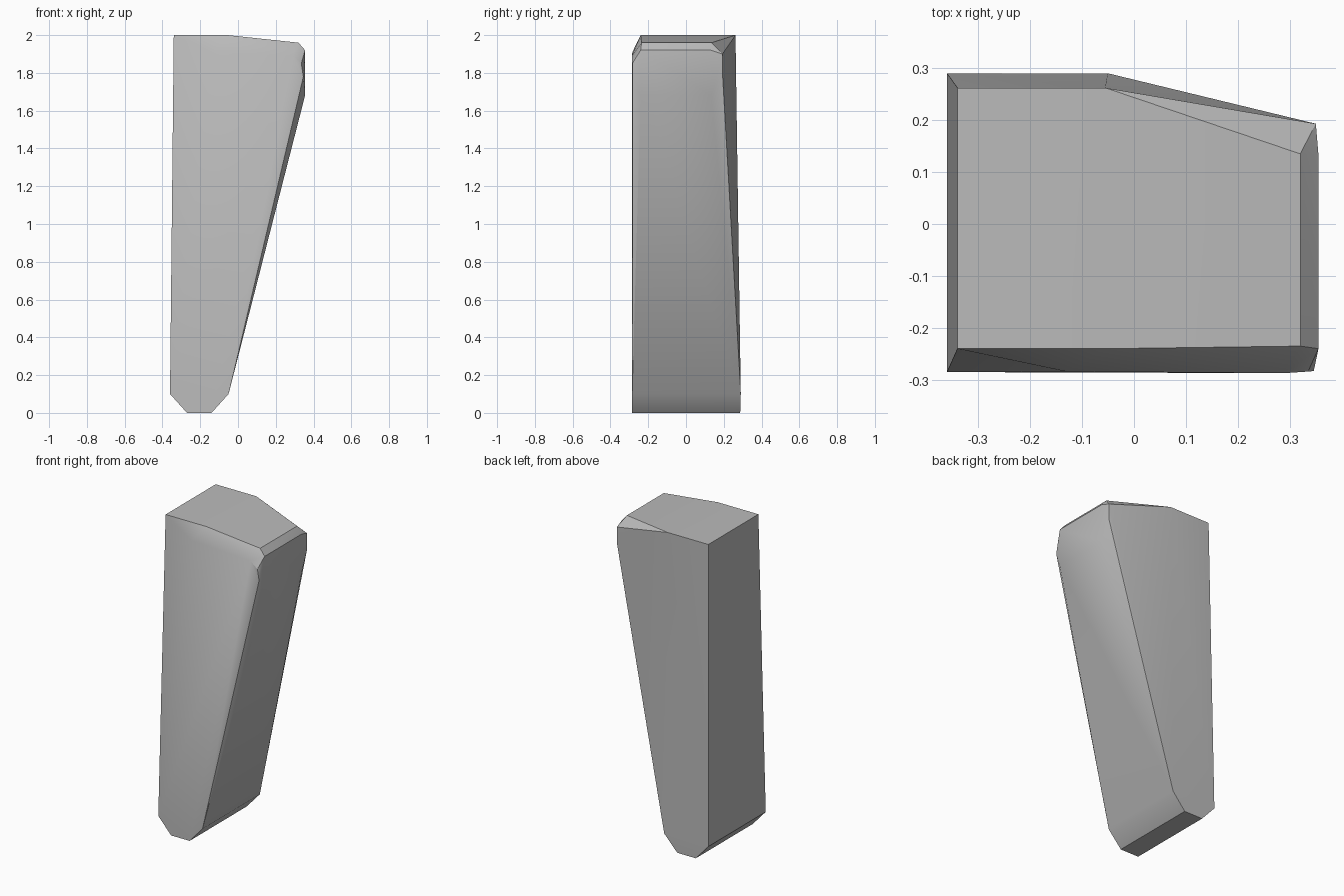
import bpy, bmesh, math

cube = bpy.data.objects.get("Cube")
if cube:
    bpy.data.objects.remove(cube, do_unlink=True)

# Plain grey stone
grey = bpy.data.materials.new("stone grey")
grey.use_nodes = True
colour = (0.5, 0.5, 0.5, 1)
grey.diffuse_color = colour
grey.node_tree.nodes["Principled BSDF"].inputs["Base Color"].default_value = colour

# Chamfered foot
points = [(x, y, 0) for x in (-0.27, -0.14) for y in (-0.285, 0.287)]
points += [(x, y, 0.1) for x in (-0.36, -0.05) for y in (-0.285, 0.29)]
# Top plane, falling slightly towards the flared side
points += [(x, y, 2) for x in (-0.34, -0.055) for y in (-0.24, 0.262)]
points += [(0.32, y, 1.96) for y in (-0.235, 0.135)]
# Flared end with its clipped corners
points += [(0.355, y, z) for y in (-0.24, 0.133) for z in (1.68, 1.92)]
points += [(0.35, 0.193, z) for z in (1.8, 1.9)]
points += [(0.346, -0.283, 1.78), (0.335, -0.284, 1.85), (0.29, -0.287, 1.89)]
# Upper edge of the front face, under the worn bevel
points += [(-0.13, -0.284, 1.91)]

bm = bmesh.new()
for p in points:
    bm.verts.new(p)
bmesh.ops.convex_hull(bm, input=bm.verts)
bmesh.ops.dissolve_limit(bm, angle_limit=math.radians(0.5),
                         verts=bm.verts, edges=bm.edges)
bmesh.ops.recalc_face_normals(bm, faces=bm.faces)
mesh = bpy.data.meshes.new("tapered_stone")
bm.to_mesh(mesh)
bm.free()
mesh.materials.append(grey)

stone = bpy.data.objects.new("tapered_stone", mesh)
bpy.context.collection.objects.link(stone)
bpy.context.view_layer.objects.active = stone
stone.select_set(True)
bpy.ops.object.shade_smooth_by_angle(angle=math.radians(30))
